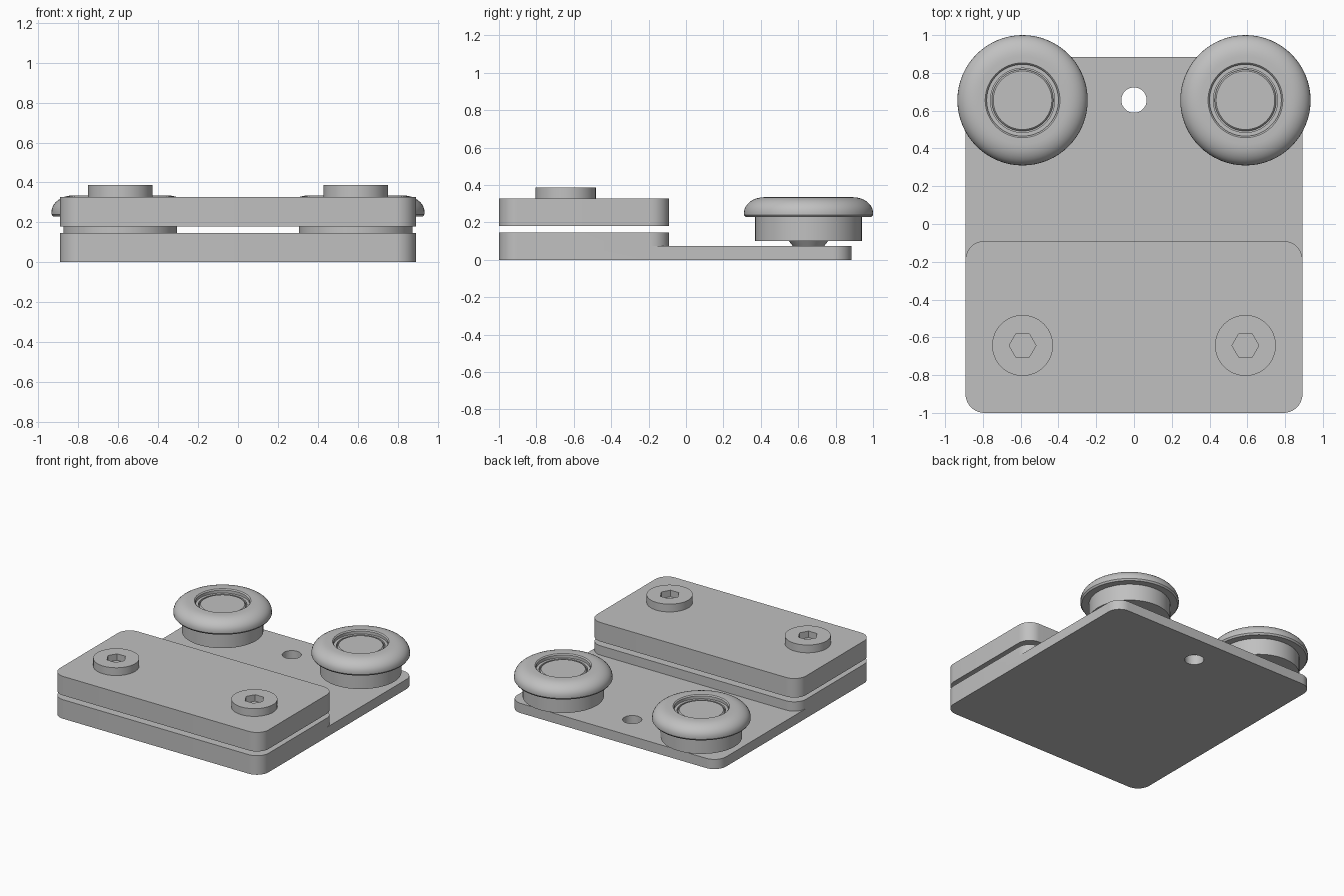
import bpy, bmesh, math

if "Cube" in bpy.data.objects:
    bpy.data.objects.remove(bpy.data.objects["Cube"])

GREY = (0.53, 0.53, 0.53, 1)
grey = bpy.data.materials.new("plain grey")
grey.use_nodes = True
grey.diffuse_color = GREY
grey.node_tree.nodes["Principled BSDF"].inputs["Base Color"].default_value = GREY


def finish(name, bm, loc=(0, 0, 0)):
    bmesh.ops.recalc_face_normals(bm, faces=bm.faces)
    mesh = bpy.data.meshes.new(name)
    bm.to_mesh(mesh)
    bm.free()
    mesh.materials.append(grey)
    ob = bpy.data.objects.new(name, mesh)
    ob.location = loc
    bpy.context.collection.objects.link(ob)
    return ob


def prism(name, outline, z0, z1, loc=(0, 0, 0)):
    bm = bmesh.new()
    base = bm.faces.new([bm.verts.new((x, y, z0)) for x, y in outline])
    top = bmesh.ops.extrude_face_region(bm, geom=[base], use_keep_orig=True)["geom"]
    for v in top:
        if isinstance(v, bmesh.types.BMVert):
            v.co.z = z1
    return finish(name, bm, loc)


def circle(radius, count):
    return [(radius * math.cos(math.tau * i / count),
             radius * math.sin(math.tau * i / count)) for i in range(count)]


def rounded_rect(x, y0, y1, r=0.1, steps=10):
    corners = ((x - r, y1 - r), (r - x, y1 - r), (r - x, y0 + r), (x - r, y0 + r))
    pts = []
    for k, (cx, cy) in enumerate(corners):
        for i in range(steps + 1):
            a = math.pi / 2 * (k + i / steps)
            pts.append((cx + r * math.cos(a), cy + r * math.sin(a)))
    return pts


def lathe(name, profile, loc, steps=64):
    bm = bmesh.new()
    verts = [bm.verts.new((r, 0, z)) for r, z in profile]
    edges = [bm.edges.new(pair) for pair in zip(verts, verts[1:])]
    bmesh.ops.spin(bm, geom=verts + edges, cent=(0, 0, 0), axis=(0, 0, 1),
                   angle=math.tau, steps=steps, use_merge=True)
    bmesh.ops.remove_doubles(bm, verts=bm.verts, dist=1e-5)
    return finish(name, bm, loc)


def boolean(ob, helper, operation):
    mod = ob.modifiers.new(operation.lower(), "BOOLEAN")
    mod.operation, mod.object, mod.solver = operation, helper, "EXACT"
    bpy.ops.object.select_all(action="DESELECT")
    bpy.context.view_layer.objects.active = ob
    bpy.ops.object.modifier_apply(modifier=mod.name)
    bpy.data.objects.remove(helper)


def smooth(ob, degrees=30):
    bpy.ops.object.select_all(action="DESELECT")
    ob.select_set(True)
    bpy.context.view_layer.objects.active = ob
    bpy.ops.object.shade_smooth_by_angle(angle=math.radians(degrees))


# Base plate with its raised front half and a drilled hole
FRONT, STEP, BACK, HALF = -1, -0.09, 0.885, 0.892
base = prism("base_plate", rounded_rect(HALF, FRONT, BACK), 0, 0.075)
boolean(base, prism("step", rounded_rect(HALF, FRONT, STEP), 0, 0.147), "UNION")
boolean(base, prism("drill", circle(0.067, 48), -0.1, 0.2, (0, 0.656, 0)), "DIFFERENCE")
smooth(base)

# Clamp plate above the gap
smooth(prism("clamp_plate", rounded_rect(HALF, FRONT, STEP), 0.18, 0.327))

# Wheel profile: hub underside, tread, rounded flange, stepped recess, cap
wheel_profile = [(0, 0.1), (0.285, 0.1), (0.285, 0.228), (0.336, 0.228), (0.345, 0.24)]
for i in range(9):
    a = math.pi / 2 * i / 8
    wheel_profile.append((0.235 + 0.11 * math.cos(a), 0.252 + 0.083 * math.sin(a)))
wheel_profile += [(0.198, 0.335), (0.19, 0.327), (0.19, 0.305), (0.17, 0.305),
                  (0.17, 0.285), (0.163, 0.285), (0.163, 0.3), (0.155, 0.308), (0, 0.308)]

for side, x in (("left", 0.59), ("right", -0.59)):
    # Wheel on a tapered spacer
    smooth(lathe(side + "_wheel", wheel_profile, (x, 0.655, 0)))
    smooth(lathe(side + "_spacer", [(0, 0.075), (0.085, 0.075), (0.105, 0.1), (0, 0.1)],
                 (x, 0.655, 0)))
    # Bolt head with hexagonal socket
    bolt = prism(side + "_bolt_head", circle(0.161, 64), 0.327, 0.387, (x, -0.643, 0))
    boolean(bolt, prism("socket", circle(0.071, 6), 0.337, 0.5, (x, -0.643, 0)), "DIFFERENCE")
    smooth(bolt)
